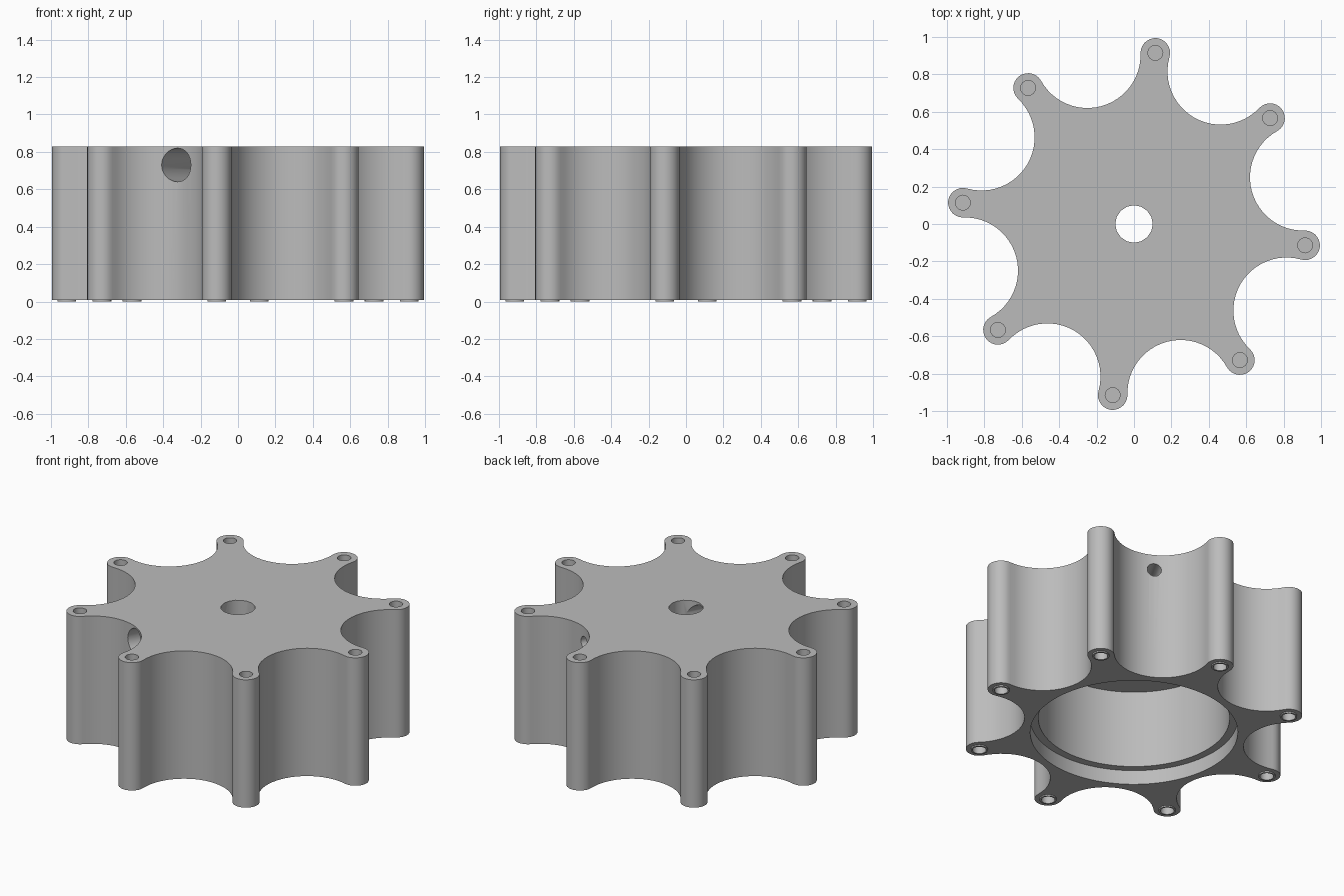
import bpy
from math import radians, degrees, cos, sin, atan2, hypot, pi
from mathutils import Matrix, Vector
import bmesh

if "Cube" in bpy.data.objects:
    bpy.data.objects.remove(bpy.data.objects["Cube"])

TIP_DIST, TIP_R = 0.922, 0.079      # rounded arm ends
SCALLOP_DIST = 0.938                # centres of the hollows between arms
ARMS, TURN = 8, radians(-7.1)
STEP = 2 * pi / ARMS
FOOT, TOP = 0.008, 0.83
HOLE_Z = 0.73
SET_ANGLE = TURN + STEP * 1.5       # direction of the cross hole

grey = bpy.data.materials.new("plain_grey")
grey.use_nodes = True
colour = (0.5, 0.5, 0.5, 1)
grey.diffuse_color = colour
grey.node_tree.nodes["Principled BSDF"].inputs["Base Color"].default_value = colour


def polar(r, a):
    return Vector((r * cos(a), r * sin(a)))


def circle(r, n):
    return [polar(r, 2 * pi * i / n) for i in range(n)]


def arc(centre, r, a, b, n):
    return [centre + polar(r, a + (b - a) * i / n) for i in range(n)]


def prism(name, outline, z0, z1, matrix=Matrix()):
    """Extrude a closed outline between two heights."""
    bm = bmesh.new()
    face = bm.faces.new([bm.verts.new((p.x, p.y, z0)) for p in outline])
    out = bmesh.ops.extrude_face_region(bm, geom=[face])["geom"]
    bmesh.ops.translate(bm, vec=(0, 0, z1 - z0),
                        verts=[v for v in out if isinstance(v, bmesh.types.BMVert)])
    bmesh.ops.recalc_face_normals(bm, faces=bm.faces)
    bm.transform(matrix)
    mesh = bpy.data.meshes.new(name)
    bm.to_mesh(mesh)
    bm.free()
    mesh.materials.append(grey)
    obj = bpy.data.objects.new(name, mesh)
    bpy.context.collection.objects.link(obj)
    return obj


def select(obj):
    bpy.ops.object.select_all(action='DESELECT')
    obj.select_set(True)
    bpy.context.view_layer.objects.active = obj


def cut(obj, cutters):
    for c in cutters:
        select(obj)
        mod = obj.modifiers.new("cut", 'BOOLEAN')
        mod.operation, mod.solver, mod.object = 'DIFFERENCE', 'EXACT', c
        bpy.ops.object.modifier_apply(modifier=mod.name)
        bpy.data.objects.remove(c)


def smooth(obj):
    select(obj)
    bpy.ops.object.shade_smooth_by_angle(angle=radians(30))


# Star outline: rounded tips joined by tangent hollows
hollow = polar(SCALLOP_DIST, STEP / 2)
to_hollow = hollow - Vector((TIP_DIST, 0))
hollow_r = to_hollow.length - TIP_R
phi = atan2(to_hollow.y, to_hollow.x)
star = []
for k in range(ARMS):
    a = TURN + k * STEP
    star += arc(polar(TIP_DIST, a), TIP_R, a - phi, a + phi, 14)
    star += arc(polar(SCALLOP_DIST, a + STEP / 2), hollow_r,
                a + phi + pi, a + STEP - phi + pi, 24)

# Main body with stepped cavity, shaft hole and cross holes
body = prism("star_body", star, FOOT, TOP)


def cross_hole(name, r, angle):
    m = (Matrix.Translation((0, 0, HOLE_Z)) @ Matrix.Rotation(angle, 4, 'Z')
         @ Matrix.Rotation(pi / 2, 4, 'Y'))
    return prism(name, circle(r, 32), 0.03, 1.2, m)


cutters = [prism("cavity_cutter", circle(0.557, 96), -0.1, 0.6),
           prism("counterbore_cutter", circle(0.605, 96), -0.1, 0.1),
           prism("shaft_cutter", circle(0.1, 16), 0.5, 1),
           cross_hole("large_cross_cutter", 0.09, SET_ANGLE + pi),
           cross_hole("small_cross_cutter", 0.042, SET_ANGLE)]
tips = [polar(TIP_DIST, TURN + k * STEP) for k in range(ARMS)]
for p in tips:
    m = Matrix.Translation((p.x, p.y, 0))
    cutters.append(prism("upper_screw_cutter", circle(0.04, 16), TOP - 0.3, 1, m))
    cutters.append(prism("lower_screw_cutter", circle(0.04, 16), -0.1, 0.3, m))
cut(body, cutters)
smooth(body)

# Thin lip around the cavity mouth, trimmed by the hollows
lip = prism("cavity_lip", [p * min(1, 0.685 / p.length) for p in star], 0, FOOT)
cut(lip, [prism("lip_cutter", circle(0.605, 96), -0.1, 0.1)])
smooth(lip)

# Thin collars around the lower screw holes
for k, p in enumerate(tips):
    m = Matrix.Translation((p.x, p.y, 0))
    collar = prism("screw_collar_%d" % (k + 1), circle(0.05, 24), 0, FOOT, m)
    cut(collar, [prism("collar_cutter", circle(0.04, 16), -0.1, 0.1, m)])
    smooth(collar)
